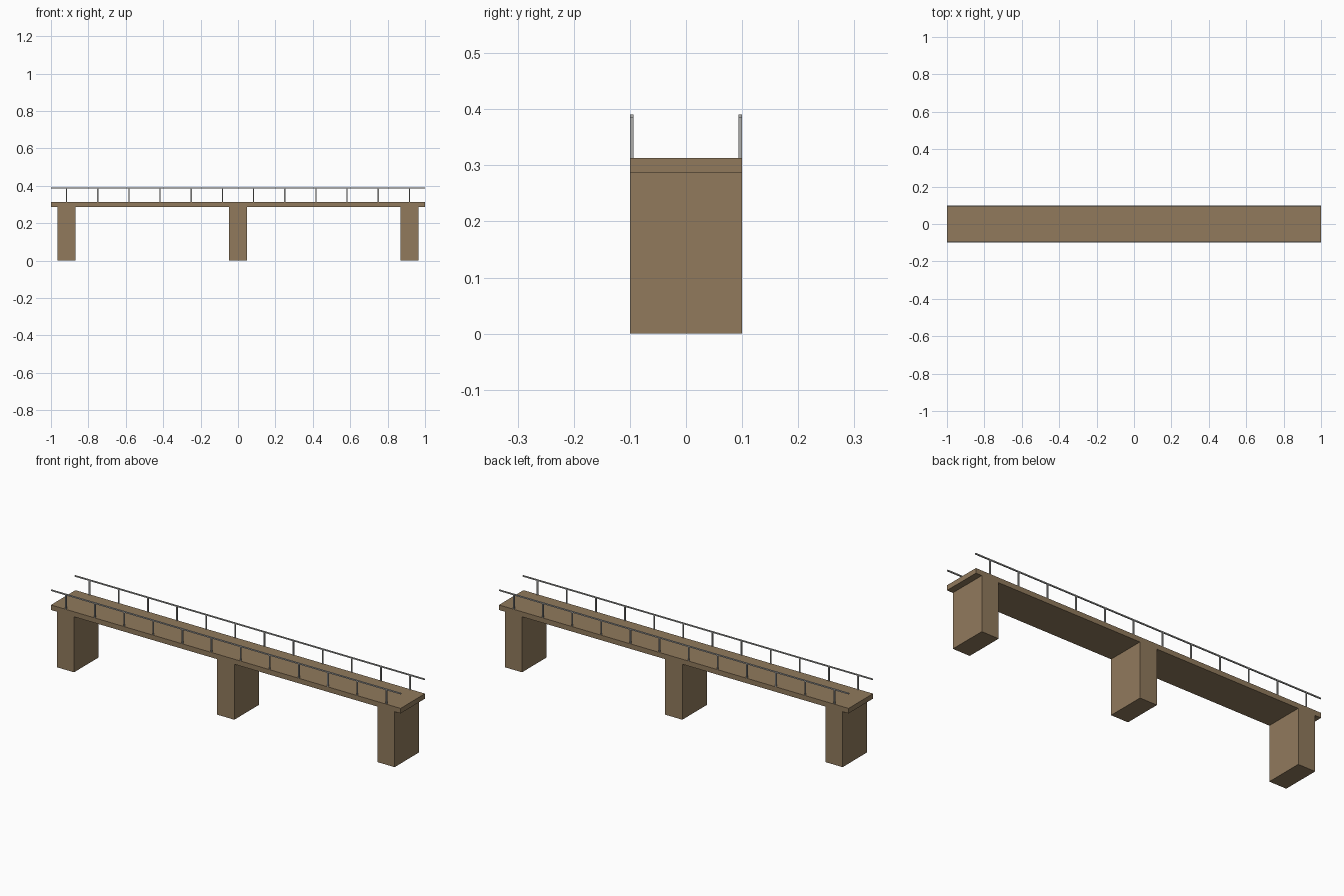
import bpy

if "Cube" in bpy.data.objects:
    bpy.data.objects.remove(bpy.data.objects["Cube"])


def make_material(name, rgb):
    mat = bpy.data.materials.new(name)
    mat.diffuse_color = (*rgb, 1)
    mat.use_nodes = True
    mat.node_tree.nodes["Principled BSDF"].inputs["Base Color"].default_value = mat.diffuse_color
    return mat


brown = make_material("brown", (0.282, 0.195, 0.108))
metal = make_material("metal_grey", (0.42, 0.42, 0.41))

HALF_WIDTH = 0.1
DECK_BOTTOM, DECK_TOP = 0.287, 0.313
RAIL_TOP, BAR = 0.391, 0.006


def box(name, x, y, z, material):
    """Box spanning the (low, high) ranges on each axis."""
    ranges = (x, y, z)
    bpy.ops.mesh.primitive_cube_add(size=1, location=[(a + b) / 2 for a, b in ranges])
    obj = bpy.context.object
    obj.name = name
    obj.scale = [b - a for a, b in ranges]
    bpy.ops.object.transform_apply(location=False, rotation=False, scale=True)
    obj.data.materials.append(material)
    return obj


# Deck
full_width = (-HALF_WIDTH, HALF_WIDTH)
box("deck", (-1, 1), full_width, (DECK_BOTTOM, DECK_TOP), brown)

# Piers
for label, cx in (("left", -0.917), ("middle", 0), ("right", 0.917)):
    box(f"{label}_pier", (cx - 0.049, cx + 0.049), full_width, (0, DECK_BOTTOM), brown)

# Railings: top bar and twelve evenly spaced posts on each side
for label, y in (("front", (-HALF_WIDTH, -HALF_WIDTH + BAR)),
                 ("back", (HALF_WIDTH - BAR, HALF_WIDTH))):
    box(f"{label}_handrail", (-1, 1), y, (RAIL_TOP - BAR, RAIL_TOP), metal)
    for i in range(12):
        cx = -11 / 12 + i / 6
        box(f"{label}_post_{i + 1}", (cx - BAR / 2, cx + BAR / 2), y,
            (DECK_TOP, RAIL_TOP - BAR), metal)
